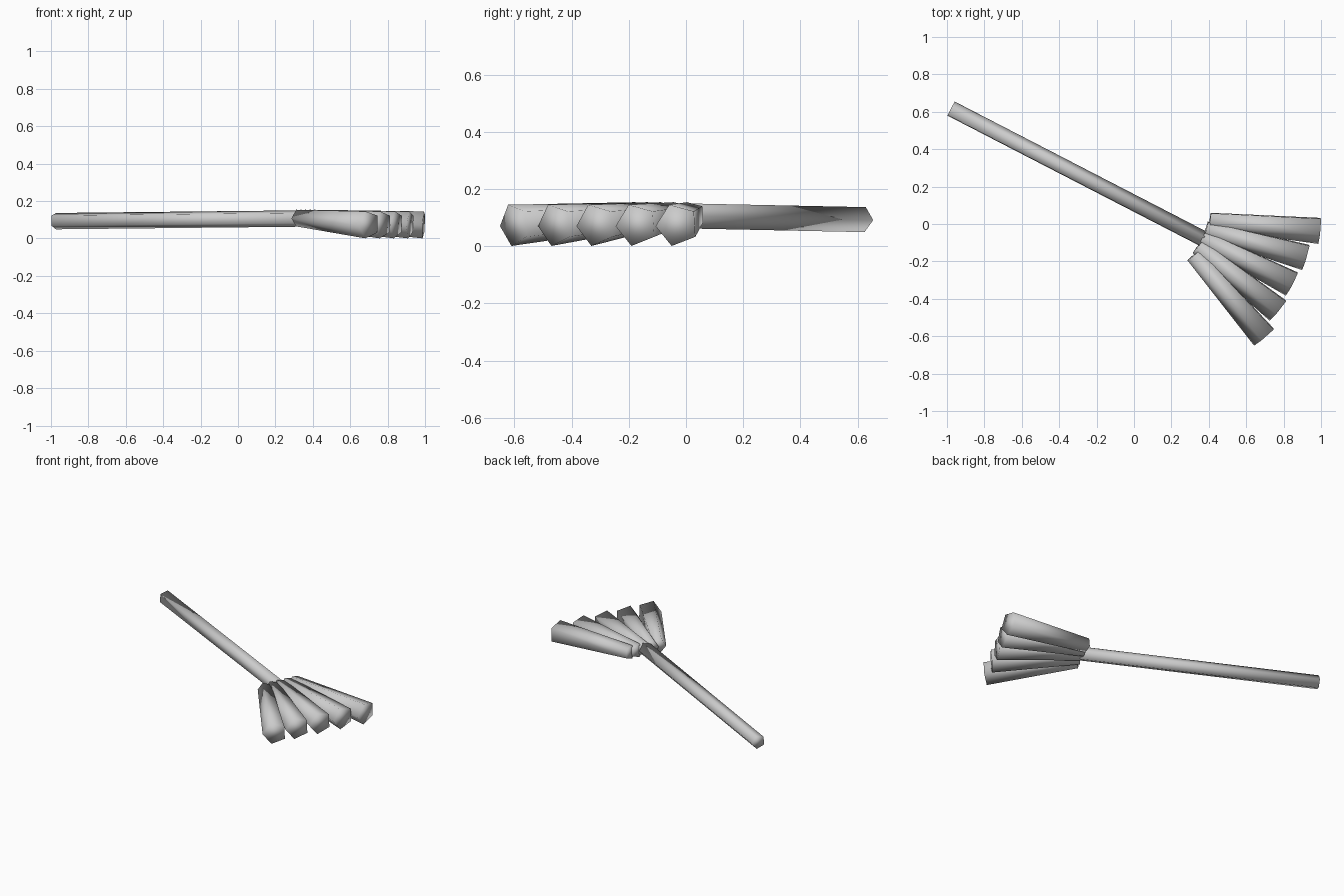
import bpy, bmesh, math
from mathutils import Vector

if "Cube" in bpy.data.objects:
    bpy.data.objects.remove(bpy.data.objects["Cube"])

straw = bpy.data.materials.new("light_grey")
straw.diffuse_color = (0.6, 0.6, 0.6, 1)
straw.use_nodes = True
straw.node_tree.nodes["Principled BSDF"].inputs["Base Color"].default_value = straw.diffuse_color


def pentagon_rod(name, start, end, r0, r1, turn):
    """Closed five-sided rod from start to end, tapering from r0 to r1.
    Start and end mark the middle of the rod's width."""
    start, end = Vector(start), Vector(end)
    axis = (end - start).normalized()
    side = Vector((0, 0, 1)).cross(axis).normalized()
    up = axis.cross(side)
    angles = [math.radians(turn + 72 * i) for i in range(5)]
    spread = [math.cos(a) for a in angles]
    mid = (max(spread) + min(spread)) / 2
    bm = bmesh.new()
    rings = []
    for centre, r in ((start, r0), (end, r1)):
        rings.append([bm.verts.new(centre + side * r * (math.cos(a) - mid)
                                   + up * r * math.sin(a)) for a in angles])
    a, b = rings
    for i in range(5):
        j = (i + 1) % 5
        bm.faces.new((a[i], a[j], b[j], b[i]))
    bm.faces.new(a[::-1])
    bm.faces.new(b)
    bmesh.ops.recalc_face_normals(bm, faces=bm.faces)
    for f in bm.faces:
        f.smooth = True
    mesh = bpy.data.meshes.new(name)
    bm.to_mesh(mesh)
    bm.free()
    mesh.materials.append(straw)
    obj = bpy.data.objects.new(name, mesh)
    bpy.context.collection.objects.link(obj)
    return obj


# long handle
pentagon_rod("handle", (-0.978, 0.617, 0.0935), (0.372, -0.08, 0.108),
             0.046, 0.046, -3)

# five flaring bristle bundles spread in a fan
root_a, root_b = Vector((0.406, 0.017, 0.11)), Vector((0.319, -0.167, 0.11))
tip_a, tip_b = Vector((0.992, -0.037, 0.074)), Vector((0.695, -0.605, 0.074))
for i in range(5):
    t = i / 4
    pentagon_rod(f"bristle_bundle_{i + 1}", root_a.lerp(root_b, t),
                 tip_a.lerp(tip_b, t), 0.047, 0.076, 39)
